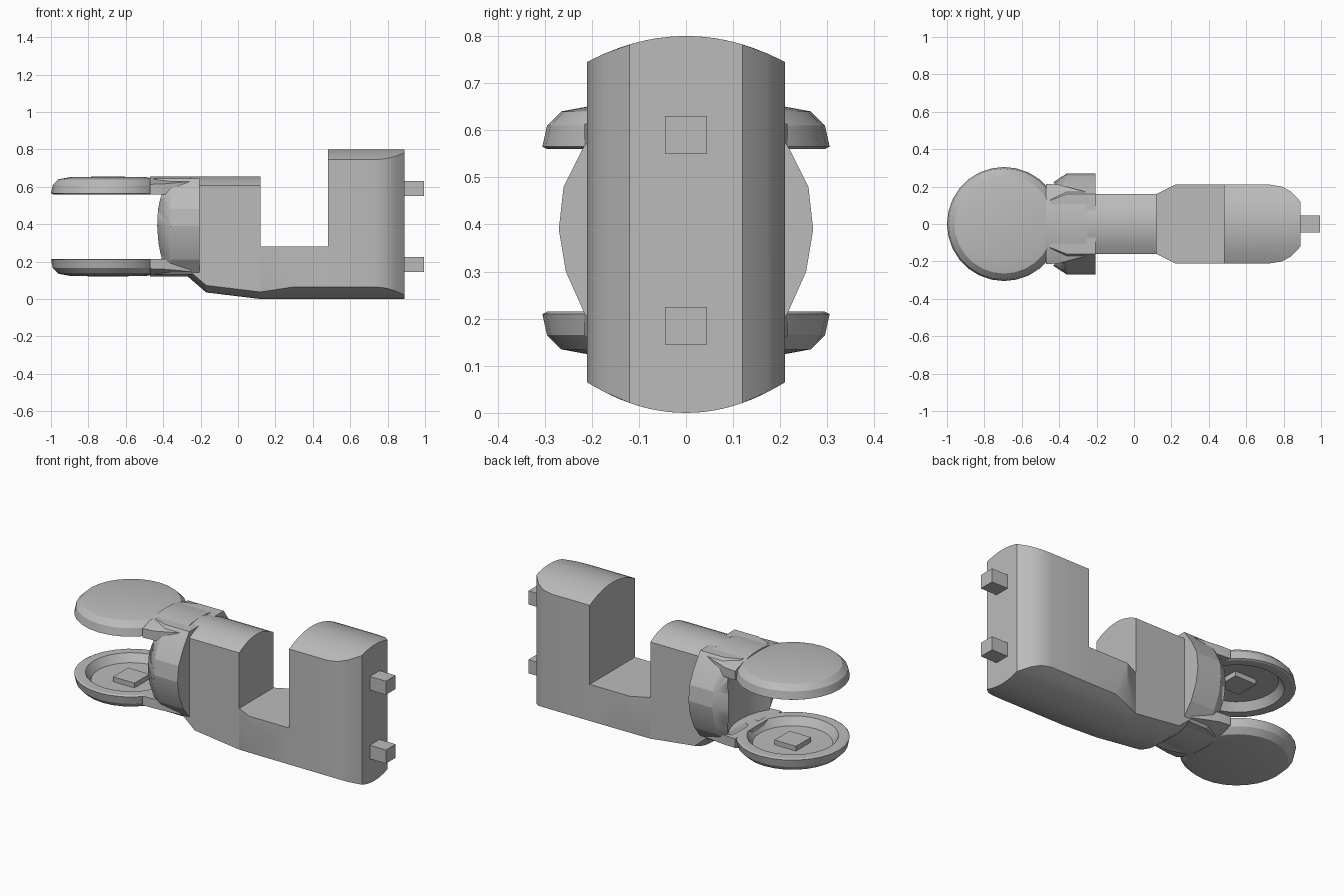
import bpy, bmesh, math
from mathutils import Matrix

cube = bpy.data.objects.get("Cube")
if cube:
    bpy.data.objects.remove(cube, do_unlink=True)

grey = bpy.data.materials.new("plain grey")
grey.use_nodes = True
colour = (0.5, 0.5, 0.5, 1)
grey.diffuse_color = colour
grey.node_tree.nodes["Principled BSDF"].inputs["Base Color"].default_value = colour


def finish(name, bm, angle=25):
    bmesh.ops.recalc_face_normals(bm, faces=bm.faces)
    mesh = bpy.data.meshes.new(name)
    bm.to_mesh(mesh)
    bm.free()
    mesh.materials.append(grey)
    ob = bpy.data.objects.new(name, mesh)
    bpy.context.collection.objects.link(ob)
    bpy.ops.object.select_all(action='DESELECT')
    ob.select_set(True)
    bpy.context.view_layer.objects.active = ob
    bpy.ops.object.shade_smooth_by_angle(angle=math.radians(angle))
    return ob


def hull(name, points, angle=25):
    bm = bmesh.new()
    for p in points:
        bm.verts.new(p)
    res = bmesh.ops.convex_hull(bm, input=bm.verts)
    loose = {v for v in res["geom_interior"] + res["geom_unused"]
             if isinstance(v, bmesh.types.BMVert)}
    bmesh.ops.delete(bm, geom=list(loose), context='VERTS')
    bmesh.ops.dissolve_limit(bm, angle_limit=0.01, verts=bm.verts, edges=bm.edges)
    return finish(name, bm, angle)


def arc(x, width, z, drop, steps=12):
    """Curved strip across y; drop is the height lost at y = 0.21."""
    ys = [width * (2 * i / steps - 1) for i in range(steps + 1)]
    return [(x, y, z - drop * (y / 0.21) ** 2) for y in ys]


def box(name, lo, hi):
    return hull(name, [(x, y, z) for x in (lo[0], hi[0])
                       for y in (lo[1], hi[1]) for z in (lo[2], hi[2])])


# Tall end block with rounded outer corners
pts = []
for x, w in ((0.48, 0.21), (0.73, 0.21), (0.79, 0.2), (0.84, 0.173), (0.89, 0.12)):
    pts += arc(x, w, 0.8, 0.055) + arc(x, w, 0, -0.065)
hull("end_block", pts, 35)

# Low bridge, flaring from the inner block to the end block
pts = arc(0.12, 0.16, 0, -0.065) + arc(0.3, 0.21, 0, -0.065) + arc(0.48, 0.21, 0, -0.065)
for s in (-1, 1):
    pts += [(0.12, s * 0.16, 0.28), (0.22, s * 0.21, 0.28),
            (0.22, s * 0.21, 0.14), (0.48, s * 0.21, 0.28)]
hull("bridge", pts)

# Inner block with rounded top and rising underside
pts = arc(-0.27, 0.16, 0.655, 0.083) + arc(0.12, 0.16, 0.655, 0.083)
for x, z in ((0.12, 0), (-0.17, 0.035), (-0.28, 0.13)):
    pts += arc(x, 0.16, z, -0.065)
hull("inner_block", pts)

# Barrel knuckle, hollowed between the two discs
pts = []
for z, w in ((0.13, 0.15), (0.21, 0.215), (0.3, 0.255), (0.39, 0.27),
             (0.48, 0.26), (0.56, 0.22), (0.645, 0.16)):
    for s in (-1, 1):
        pts += [(-0.205, s * w, z), (-0.36, s * w, z), (-0.45, s * w * 0.78, z)]
knuckle = hull("knuckle", pts, 15)
bm = bmesh.new()
bmesh.ops.create_cone(bm, cap_ends=True, segments=32, radius1=0.35, radius2=0.35,
                      depth=0.345, matrix=Matrix.Translation((-0.7, 0, 0.3875)))
cutter = finish("knuckle_cutter", bm)
cutter.hide_render = True
mod = knuckle.modifiers.new("hollow", 'BOOLEAN')
mod.operation = 'DIFFERENCE'
mod.object = cutter
bpy.context.view_layer.objects.active = knuckle
bpy.ops.object.modifier_apply(modifier=mod.name)
bpy.data.objects.remove(cutter, do_unlink=True)

# Hollow discs facing each other, each with a neck and a centre stud
profile = [(0, 0.655), (0.2, 0.652), (0.265, 0.64), (0.295, 0.61), (0.305, 0.565),
           (0.295, 0.56), (0.245, 0.56), (0.215, 0.605), (0, 0.61)]
for name, flip in (("upper", False), ("lower", True)):
    def level(z):
        return 0.775 - z if flip else z

    bm = bmesh.new()
    verts = [bm.verts.new((-0.695 + r, 0, level(z))) for r, z in profile]
    edges = [bm.edges.new(pair) for pair in zip(verts, verts[1:])]
    bmesh.ops.spin(bm, geom=verts + edges, cent=(-0.695, 0, 0), axis=(0, 0, 1),
                   angle=math.tau, steps=28)
    bmesh.ops.remove_doubles(bm, verts=bm.verts, dist=0.0005)
    finish(name + "_disc", bm, 15)

    pts = []
    for x, w in ((-0.47, 0.215), (-0.4, 0.21), (-0.25, 0.17)):
        pts += [(x, y, level(z)) for _, y, z in arc(x, w, 0.655, 0.04)]
        pts += [(x, s * w, level(0.56)) for s in (-1, 1)]
    hull(name + "_neck", pts)
    z0, z1 = sorted((level(0.58), level(0.62)))
    box(name + "_stud", (-0.765, -0.07, z0), (-0.625, 0.07, z1))

# Square pegs on the outer end
for name, z in (("lower_peg", 0.185), ("upper_peg", 0.59)):
    box(name, (0.87, -0.045, z - 0.04), (0.995, 0.045, z + 0.04))
